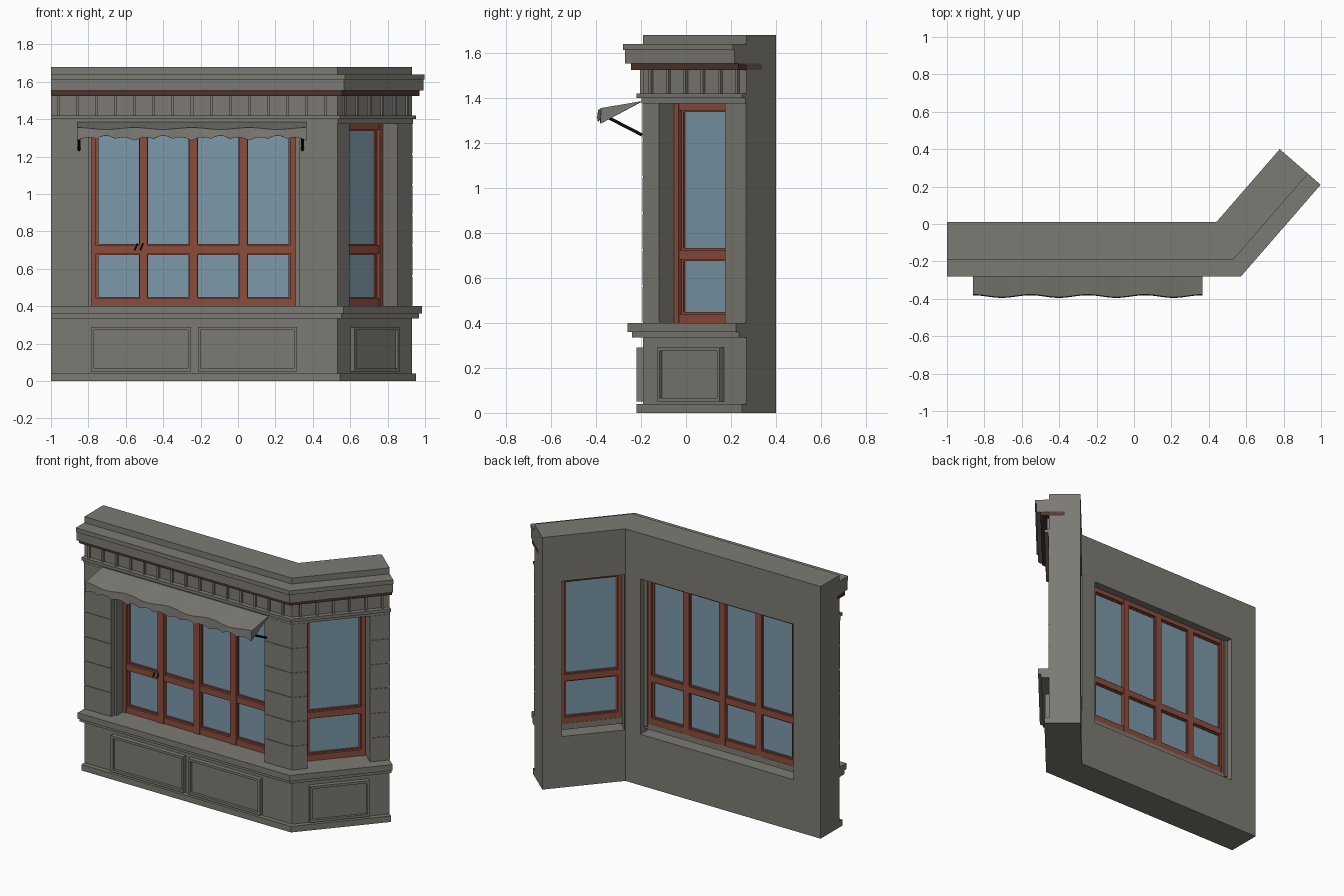
import bpy, bmesh, math
from mathutils import Vector

cube = bpy.data.objects.get("Cube")
if cube:
    bpy.data.objects.remove(cube)


def material(name, rgb):
    m = bpy.data.materials.new(name)
    m.use_nodes = True
    m.diffuse_color = (*rgb, 1)
    m.node_tree.nodes["Principled BSDF"].inputs["Base Color"].default_value = (*rgb, 1)
    return m


STONE = material("grey stone", (0.20, 0.195, 0.172))
CLOTH = material("awning cloth", (0.205, 0.195, 0.175))
RED = material("red brown timber", (0.26, 0.073, 0.047))
DARK = material("dark brown timber", (0.075, 0.032, 0.026))
GLASS = material("blue glass", (0.20, 0.32, 0.40))
BLACK = material("black iron", (0.012, 0.012, 0.012))

# Plan: a main wall along x and a wing turned about the inner corner
TURN = math.radians(49)
CORNER = Vector((0.44, 0.01))
ALONG = Vector((math.cos(TURN), math.sin(TURN)))
OUT = Vector((ALONG.y, -ALONG.x))
WING_LENGTH = 0.517


def main(s, d):
    """Point on the main wall: s is x, d is distance out from the back face."""
    return Vector((s, 0.01 - d))


def wing(s, d):
    """Point on the wing: s runs from the inner corner, d is distance out."""
    return CORNER + ALONG * s + OUT * d


def mitre(d):
    return main(CORNER.x + d * math.tan(TURN / 2), d)


def finish(name, bm, mat):
    bmesh.ops.recalc_face_normals(bm, faces=bm.faces)
    me = bpy.data.meshes.new(name)
    bm.to_mesh(me)
    bm.free()
    me.materials.append(mat)
    ob = bpy.data.objects.new(name, me)
    bpy.context.collection.objects.link(ob)
    return ob


def add_prism(bm, plan, z0, z1):
    low = [bm.verts.new((p.x, p.y, z0)) for p in plan]
    top = [bm.verts.new((p.x, p.y, z1)) for p in plan]
    bm.faces.new(low)
    bm.faces.new(top)
    for i in range(len(plan)):
        j = (i + 1) % len(plan)
        bm.faces.new((low[i], low[j], top[j], top[i]))


def prism(name, mat, plan, z0, z1):
    bm = bmesh.new()
    add_prism(bm, plan, z0, z1)
    return finish(name, bm, mat)


def boxes(name, mat, side, items):
    """Boxes given as (s0, s1, d0, d1, z0, z1) on one wall."""
    bm = bmesh.new()
    for s0, s1, d0, d1, z0, z1 in items:
        add_prism(bm, [side(s0, d0), side(s1, d0), side(s1, d1), side(s0, d1)], z0, z1)
    return finish(name, bm, mat)


def course(name, mat, d0, d1, z0, z1):
    """Mitred band running round both walls."""
    plan = [main(-1, d0), main(-1, d1), mitre(d1), wing(WING_LENGTH, d1),
            wing(WING_LENGTH, d0), mitre(d0)]
    return prism(name, mat, plan, z0, z1)


# Horizontal courses from the ground up
WALL = 0.2
course("lower_wall", STONE, 0, WALL, 0, 0.34)
course("plinth", STONE, 0.1, 0.23, 0, 0.04)
course("sill_bed", STONE, 0.11, 0.25, 0.335, 0.36)
course("sill_ledge", STONE, 0.05, 0.27, 0.36, 0.40)
course("upper_wall", STONE, 0, WALL, 1.375, 1.68)
course("lower_moulding", STONE, 0.1, 0.208, 1.375, 1.40)
course("upper_moulding", STONE, 0.1, 0.23, 1.40, 1.42)
course("cornice_soffit", DARK, 0.1, 0.255, 1.525, 1.552)
course("cornice_face", STONE, 0.1, 0.28, 1.552, 1.612)
course("cornice_lip", STONE, 0.1, 0.29, 1.612, 1.64)

# Piers beside the openings
ML, MR = -0.80, 0.33
WL, WR = 0.004, 0.394
Z0, Z1 = 0.34, 1.375
boxes("left_pier", STONE, main, [(-1, ML, 0, WALL, Z0, Z1)])
prism("corner_pier", STONE, [main(MR, 0), main(MR, WALL), mitre(WALL), wing(WL, WALL),
                             wing(WL, 0), mitre(0)], Z0, Z1)
boxes("wing_pier", STONE, wing, [(WR, WING_LENGTH, 0, WALL, Z0, Z1)])

# Thin facing blocks in courses on the piers
COURSES = 6
STEP = (1.375 - 0.40) / COURSES
FACE = WALL + 0.004


def facing(name, side, s0, s1):
    boxes(name, STONE, side, [(s0, s1, WALL - 0.01, FACE, 0.40 + i * STEP + 0.003,
                               0.40 + (i + 1) * STEP - 0.003) for i in range(COURSES)])


facing("left_pier_blocks", main, -1, ML)
facing("corner_pier_blocks", main, MR, mitre(FACE).x)
facing("corner_wing_blocks", wing, -FACE * math.tan(TURN / 2), WL)
facing("wing_pier_blocks", wing, WR, WING_LENGTH)

# Slim stone jambs framing the main window
boxes("window_jambs", STONE, main, [(ML, ML + 0.018, 0.04, 0.17, 0.38, Z1),
                                    (MR - 0.022, MR, 0.04, 0.17, 0.38, Z1)])


# Timber windows: stiles, rails, sash beads and glass
def window(name, side, s0, s1, panes):
    b, half = 0.026, 0.022
    pitch = (s1 - s0 - b) / panes
    centres = [s0 + b / 2 + i * pitch for i in range(panes + 1)]
    bars = [(s0, s0 + b, 0.05, 0.105, 0.40, Z1), (s1 - b, s1, 0.05, 0.105, 0.40, Z1)]
    bars += [(c - half, c + half, 0.05, 0.105, 0.40, Z1) for c in centres[1:-1]]
    bars += [(s0, s1, 0.052, 0.10, lo, hi)
             for lo, hi in ((0.40, 0.44), (0.682, 0.724), (1.345, Z1))]
    boxes(name + "_frame", RED, side, bars)
    beads = []
    for c in centres[:-1]:
        a, e = c + b / 2, c + pitch - b / 2
        for lo, hi in ((0.44, 0.682), (0.724, 1.345)):
            beads += [(a, a + 0.012, 0.062, 0.085, lo, hi), (e - 0.012, e, 0.062, 0.085, lo, hi),
                      (a, e, 0.062, 0.085, lo, lo + 0.008), (a, e, 0.062, 0.085, hi - 0.008, hi)]
    boxes(name + "_beads", RED, side, beads)
    boxes(name + "_glass", GLASS, side, [(s0 + 0.01, s1 - 0.01, 0.07, 0.075, 0.41, 1.365)])


window("main_window", main, ML + 0.015, MR - 0.022, 4)
window("wing_window", wing, WL + 0.003, WR - 0.003, 1)


# Raised panels on the lower wall
def panel(name, side, s0, s1):
    b, lo, hi = 0.016, 0.05, 0.29
    boxes(name + "_border", STONE, side, [
        (s0, s0 + b, 0.19, 0.23, lo, hi), (s1 - b, s1, 0.19, 0.23, lo, hi),
        (s0, s1, 0.19, 0.229, lo, lo + b), (s0, s1, 0.19, 0.229, hi - b, hi)])
    boxes(name + "_field", STONE, side, [(s0 + b, s1 - b, 0.19, 0.212, lo + b, hi - b)])


panel("left_panel", main, -0.785, -0.25)
panel("right_panel", main, -0.215, 0.315)
panel("wing_panel", wing, 0.015, 0.385)


# Slim brackets along the frieze
def bracket_row(name, side, start, count):
    pitch = 0.102
    boxes(name, STONE, side, [(start + i * pitch - 0.007, start + i * pitch + 0.007,
                               0.19, 0.214, 1.42, 1.525) for i in range(count)])


bracket_row("main_brackets", main, -0.96, 15)
bracket_row("wing_brackets", wing, -0.04, 6)

# Scalloped awning with closed triangular ends
AL, AR, N = -0.86, 0.365, 96
bm = bmesh.new()
rows = []
for i in range(N + 1):
    t = i / N
    x = AL + (AR - AL) * t
    swell = math.cos(t * 8 * math.pi)
    hem = 1.292 + 0.014 * abs(math.sin(t * 12 * math.pi)) - 0.006 * swell
    rows.append([bm.verts.new(p) for p in (
        (x, -0.20, 1.385), (x, -0.384 + 0.007 * swell, 1.35 + 0.005 * swell),
        (x, -0.388 + 0.007 * swell, hem))])
for a, b in zip(rows, rows[1:]):
    for k in range(2):
        bm.faces.new((a[k], b[k], b[k + 1], a[k + 1]))
for end in (rows[0], rows[-1]):
    bm.faces.new(end)
awning = finish("awning", bm, CLOTH)
thick = awning.modifiers.new("thickness", "SOLIDIFY")
thick.thickness = 0.004


# Iron awning arms and window handles
def rod(name, p, q, radius):
    p, q = Vector(p), Vector(q)
    bpy.ops.mesh.primitive_cylinder_add(vertices=8, radius=radius, depth=(q - p).length,
                                        location=(p + q) / 2)
    ob = bpy.context.object
    ob.name = name
    ob.rotation_euler = (q - p).to_track_quat("Z", "Y").to_euler()
    ob.data.materials.append(BLACK)


for label, x in (("left", 0.345), ("right", -0.85)):
    rod(label + "_awning_arm", (x, -0.37, 1.325), (x, -0.195, 1.235), 0.007)
for label, x in (("left", -0.515), ("right", -0.545)):
    rod(label + "_window_handle", (x - 0.008, -0.105, 0.70), (x + 0.008, -0.115, 0.735), 0.004)
